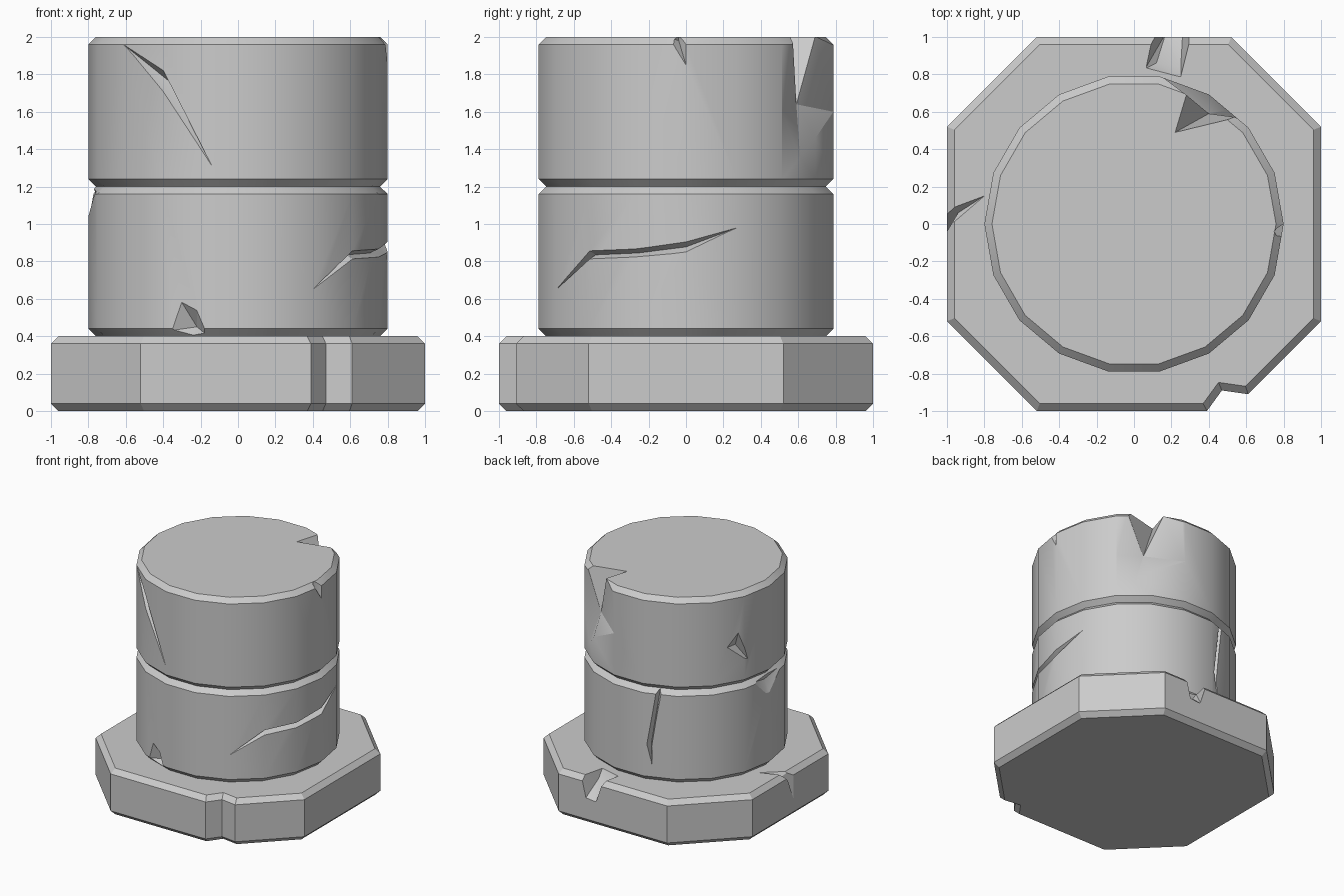
import bpy, bmesh
from math import sin, cos, radians
from mathutils import Vector

if "Cube" in bpy.data.objects:
    bpy.data.objects.remove(bpy.data.objects["Cube"])

R, SIDES, BEVEL = 0.8, 18, 0.04


def finish(name, bm):
    bmesh.ops.recalc_face_normals(bm, faces=bm.faces)
    mesh = bpy.data.meshes.new(name)
    bm.to_mesh(mesh)
    bm.free()
    obj = bpy.data.objects.new(name, mesh)
    bpy.context.collection.objects.link(obj)
    return obj


def polar(angle, z, r=R):
    a = radians(angle)
    return Vector((r * cos(a), r * sin(a), z))


def prism(name, outline, z0, z1):
    """Extruded outline with chamfered top and bottom rims."""
    bm = bmesh.new()
    face = bm.faces.new([bm.verts.new((x, y, z0)) for x, y in outline])
    ext = bmesh.ops.extrude_face_region(bm, geom=[face], use_keep_orig=True)
    top = [v for v in ext["geom"] if isinstance(v, bmesh.types.BMVert)]
    bmesh.ops.translate(bm, verts=top, vec=(0, 0, z1 - z0))
    bmesh.ops.recalc_face_normals(bm, faces=bm.faces)
    rims = [e for e in bm.edges if abs(e.verts[0].co.z - e.verts[1].co.z) < 1e-5]
    bmesh.ops.bevel(bm, geom=rims, offset=BEVEL, offset_type='OFFSET',
                    segments=1, profile=0.5, affect='EDGES')
    return finish(name, bm)


def cut(obj, bm):
    """Subtract a closed mesh from obj."""
    bmesh.ops.triangulate(bm, faces=bm.faces)
    cutter = finish("cutter", bm)
    cutter.hide_render = True
    mod = obj.modifiers.new("damage", 'BOOLEAN')
    mod.operation, mod.solver, mod.object = 'DIFFERENCE', 'EXACT', cutter
    bpy.context.view_layer.objects.active = obj
    bpy.ops.object.modifier_apply(modifier=mod.name)
    bpy.data.objects.remove(cutter)


def chip(obj, apex, direction, outline, k=2.0):
    """Faceted dent: a cone from a deep apex through an outline on the surface."""
    apex = Vector(apex)
    bm = bmesh.new()
    tip = bm.verts.new(apex)
    out = bm.verts.new(apex + Vector(direction))
    ring = [bm.verts.new(apex + (Vector(p) - apex) * k) for p in outline]
    for a, b in zip(ring, ring[1:] + ring[:1]):
        bm.faces.new((tip, a, b))
        bm.faces.new((out, b, a))
    cut(obj, bm)


def drum_chip(obj, apex, outline):
    """Dent on a drum side; points are angle, height (and depth for the apex)."""
    a, z, depth = apex
    chip(obj, polar(a, z, R - depth), polar(a, 0, 0.5), [polar(*p) for p in outline])


def crack(obj, stations):
    """V groove along the drum: two lip points (angle, height) and a depth each."""
    bm = bmesh.new()
    rings = []
    for a1, z1, a2, z2, depth in stations:
        pts = (polar(a1, z1, R + 0.02), polar(a2, z2, R + 0.02),
               polar((a1 + a2) / 2, (z1 + z2) / 2, R - depth))
        rings.append([bm.verts.new(p) for p in pts])
    for r, s in zip(rings, rings[1:]):
        for i in range(3):
            j = (i + 1) % 3
            bm.faces.new((r[i], r[j], s[j], s[i]))
    bm.faces.new(rings[0])
    bm.faces.new(rings[-1])
    cut(obj, bm)


# Octagonal base with a notch in its front edge
base = prism("base_slab", [(-.52, -1), (.39, -1), (.47, -.89), (.61, -.91), (1, -.52),
                           (1, .52), (.52, 1), (-.52, 1), (-1, .52), (-1, -.52)], 0, 0.4)

# Two stacked column drums
circle = [polar(i * 360 / SIDES, 0).xy for i in range(SIDES)]
lower = prism("lower_drum", circle, 0.4, 1.2)
upper = prism("upper_drum", circle, 1.2, 2.0)

# Base damage: block missing from the back rim, crack on the left rim
bm = bmesh.new()
for p in [(.06, .83, .41), (.25, .78, .41), (.31, 1.02, .41), (.10, 1.02, .41),
          (.12, .86, .33), (.25, .84, .33), (.17, 1.02, .2), (.26, 1.02, .21)]:
    bm.verts.new(p)
bmesh.ops.convex_hull(bm, input=bm.verts)
cut(base, bm)
chip(base, (-.94, .06, .35), (-.4, 0, .4),
     [(-.8, .15, .4), (-.96, .09, .4), (-1, .03, .33), (-1, -.04, .16), (-.97, .01, .39)])

# Lower drum damage
crack(lower, [(-60, .655, -60, .645, 0), (-40, .865, -40, .805, .05),
              (-20, .875, -20, .815, .05), (0, .915, 0, .84, .05), (20, .985, 20, .975, 0)])
crack(lower, [(107, 1.22, 112.5, 1.22, .05), (101.5, .72, 106, .7, .05),
              (105.5, .48, 106, .48, 0)])
drum_chip(lower, (-108, .45, .09),
          [(-117, .43), (-113, .6), (-106, .55), (-101.5, .4), (-109, .36)])
drum_chip(lower, (180, 1.14, .05),
          [(165, 1.19), (177, 1.03), (198, 1.19), (182, 1.26)])

# Upper drum damage, with the large break at the back right
crack(upper, [(-140, 1.965, -140, 1.955, 0), (-120, 1.84, -120, 1.69, .06),
              (-100, 1.315, -100, 1.305, 0)])
drum_chip(upper, (-3, 1.98, .06), [(-7, 2.0), (-4, 1.93), (0, 1.85), (0, 2.0), (-3, 2.1)])
drum_chip(upper, (157, 1.53, .07), [(156, 1.67), (148, 1.55), (163, 1.4)])
chip(upper, (.40, .59, 1.64), (.6, .85, .8),
     [polar(40, 1.6), polar(50, 1.31), polar(60, 1.46), polar(80, 1.6),
      (.28, .69, 2), (.22, .49, 2), (.55, .57, 2)])

# Smooth drum sides, crisp chamfers and breaks
for obj in (base, lower, upper):
    bpy.ops.object.select_all(action='DESELECT')
    obj.select_set(True)
    bpy.context.view_layer.objects.active = obj
    bpy.ops.object.shade_smooth_by_angle(angle=radians(25))
